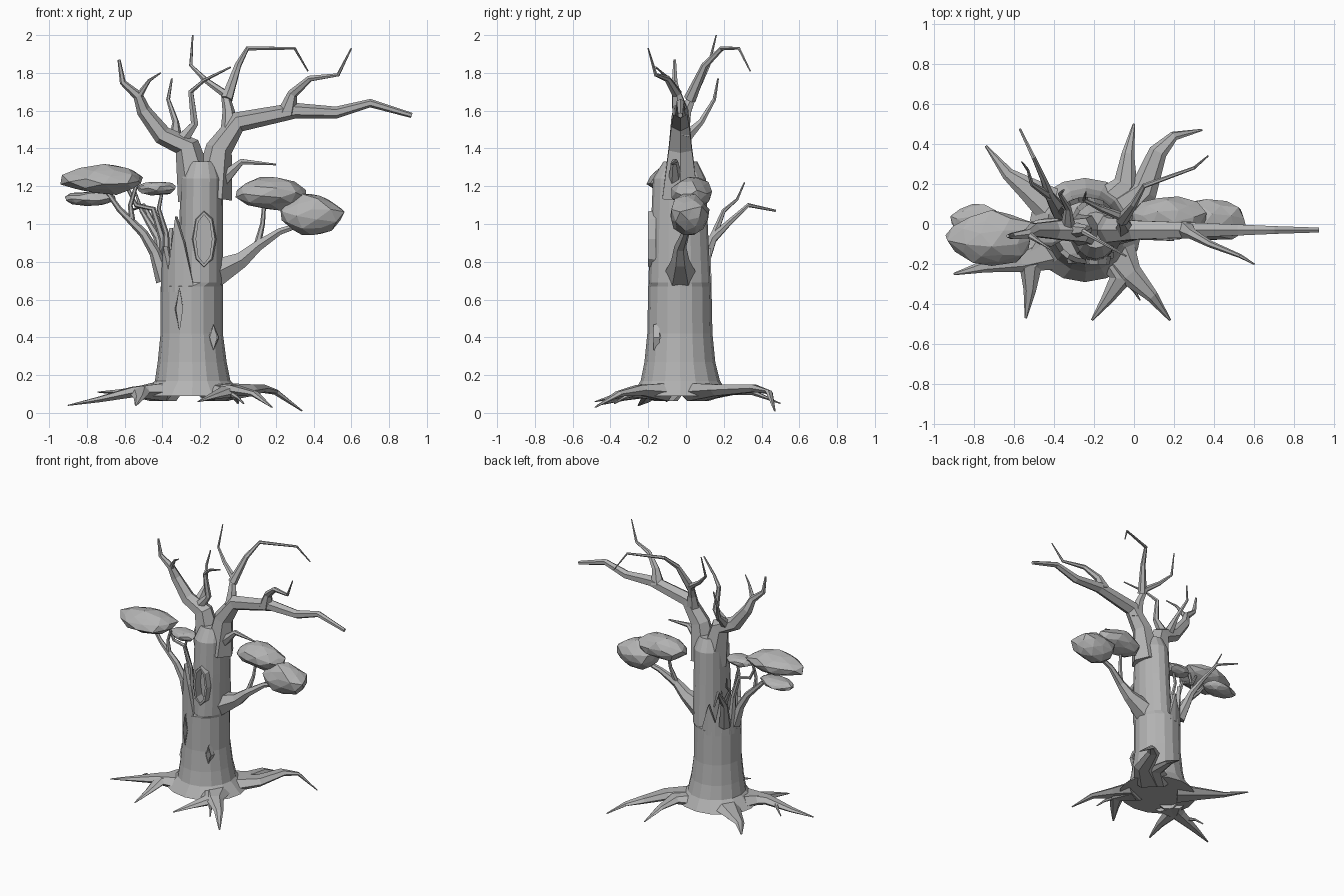
import bpy, bmesh, math, random
from mathutils import Vector, Matrix

random.seed(4)
old = bpy.data.objects.get("Cube")
if old:
    bpy.data.objects.remove(old)

bark = bpy.data.materials.new("plain grey")
bark.use_nodes = True
GREY = (0.45, 0.45, 0.45, 1)
bark.diffuse_color = GREY
bark.node_tree.nodes["Principled BSDF"].inputs["Base Color"].default_value = GREY


def finish(bm, name):
    bmesh.ops.recalc_face_normals(bm, faces=bm.faces)
    mesh = bpy.data.meshes.new(name)
    bm.to_mesh(mesh)
    bm.free()
    mesh.materials.append(bark)
    obj = bpy.data.objects.new(name, mesh)
    bpy.context.collection.objects.link(obj)
    return obj


def loft(bm, rings, closed=False):
    loops = [[bm.verts.new(p) for p in ring] for ring in rings]
    pairs = list(zip(loops, loops[1:]))
    if closed:
        pairs.append((loops[-1], loops[0]))
    for low, high in pairs:
        for i in range(len(low)):
            j = (i + 1) % len(low)
            bm.faces.new((low[i], low[j], high[j], high[i]))
    if not closed:
        bm.faces.new(loops[0])
        bm.faces.new(loops[-1])


def limb(name, points, start, end, sides=6, flat=1.0, power=0.5):
    """Tapered faceted tube through the points."""
    pts = [Vector(p) for p in points]
    rings = []
    last = len(pts) - 1
    side = None
    for i, p in enumerate(pts):
        ahead = (pts[min(i + 1, last)] - pts[max(i - 1, 0)]).normalized()
        if side is None:
            ref = Vector((0, 0, 1)) if abs(ahead.z) < 0.9 else Vector((0, 1, 0))
            side = ahead.cross(ref)
        side = (side - ahead * side.dot(ahead)).normalized()
        up = side.cross(ahead)
        r = start + (end - start) * (i / last) ** power
        rings.append([p + side * r * math.cos(a) + up * r * flat * math.sin(a)
                      for a in (math.tau * k / sides for k in range(sides))])
    bm = bmesh.new()
    loft(bm, rings)
    return finish(bm, name)


def oval(z, x0, x1, y0, y1, sides=16):
    cx, cy, rx, ry = (x0 + x1) / 2, (y0 + y1) / 2, (x1 - x0) / 2, (y1 - y0) / 2
    return [Vector((cx + rx * math.cos(a), cy + ry * math.sin(a), z))
            for a in (math.tau * k / sides for k in range(sides))]


# Trunk: flared foot, broken shelf on one side, narrower upper stem
bm = bmesh.new()
loft(bm, [oval(*r) for r in (
    (0.09, -0.53, 0.04, -0.29, 0.23), (0.17, -0.44, -0.04, -0.24, 0.18),
    (0.27, -0.425, -0.06, -0.22, 0.155), (0.42, -0.41, -0.08, -0.205, 0.14),
    (0.67, -0.41, -0.08, -0.2, 0.135), (0.69, -0.32, -0.08, -0.195, 0.13),
    (1.0, -0.31, -0.08, -0.185, 0.115), (1.24, -0.305, -0.08, -0.175, 0.105),
    (1.33, -0.27, -0.11, -0.12, 0.06))])
trunk = finish(bm, "trunk")

# Hollow and cracks: cut into the trunk, then given a raised rim
HOLLOWS = [("hollow", -0.18, -0.185, 0.92, 0.042, 0.13, 8, 0.016),
           ("left_crack", -0.31, -0.19, 0.55, 0.016, 0.11, 4, 0.006),
           ("right_crack", -0.13, -0.165, 0.4, 0.018, 0.06, 4, 0.008)]
for name, x, y, z, w, h, n, thick in HOLLOWS:
    def outline(depth, grow):
        return [Vector((x + (w + grow) * math.sin(a), y + depth, z + (h + grow) * math.cos(a)))
                for a in (math.tau * k / n for k in range(n))]
    bm = bmesh.new()
    loft(bm, [outline(-0.1, 0), outline(0.05, 0)])
    cutter = finish(bm, name + "_cutter")
    cut = trunk.modifiers.new(name, "BOOLEAN")
    cut.operation, cut.object, cut.solver = "DIFFERENCE", cutter, "EXACT"
    bpy.context.view_layer.objects.active = trunk
    bpy.ops.object.modifier_apply(modifier=name)
    bpy.data.objects.remove(cutter)
    bm = bmesh.new()
    loft(bm, [outline(0.025, 0), outline(-thick, 0), outline(-thick, thick),
              outline(0.025, thick * 1.5)], closed=True)
    finish(bm, name + "_rim")

# Splintered shell standing up around the broken shelf
bm = bmesh.new()
tops = [0.7, 0.87, 0.74, 0.98, 0.72, 0.78, 0.7, 0.88, 0.76, 1.04, 0.9, 0.69]
previous = None
for i, top in enumerate(tops):
    a = math.radians(85 + 17 * i)
    x, y = -0.245 + 0.165 * math.cos(a), -0.032 + 0.167 * math.sin(a)
    pair = [bm.verts.new((x, y, 0.64)), bm.verts.new((x, y, top))]
    if previous:
        bm.faces.new((previous[0], pair[0], pair[1], previous[1]))
    previous = pair
shell = finish(bm, "splintered_shell")
shell.modifiers.new("thickness", "SOLIDIFY").thickness = 0.025

# Crown limbs
Y = -0.03
limb("right_limb", [(-0.14, Y, 1.14), (-0.1, Y, 1.4), (0, Y, 1.54), (0.3, Y, 1.6),
                    (0.52, Y, 1.59), (0.7, Y, 1.64), (0.92, Y, 1.575)], 0.11, 0.014)
limb("left_limb", [(-0.21, Y, 1.14), (-0.27, Y, 1.41), (-0.4, Y, 1.47), (-0.5, Y, 1.6),
                   (-0.53, -0.05, 1.68), (-0.61, -0.06, 1.75), (-0.63, -0.06, 1.87)], 0.11, 0.008)
# Crown twigs
limb("left_twig", [(-0.53, -0.05, 1.67), (-0.47, -0.09, 1.76), (-0.41, -0.13, 1.8)], 0.02, 0.004)
limb("left_inner_branch", [(-0.3, Y, 1.44), (-0.23, Y, 1.53), (-0.25, -0.04, 1.7),
                           (-0.18, -0.08, 1.76), (-0.04, -0.16, 1.83)], 0.04, 0.005)
limb("left_rear_branch", [(-0.33, 0, 1.46), (-0.33, 0.08, 1.54), (-0.37, 0.15, 1.66),
                          (-0.35, 0.17, 1.77)], 0.035, 0.005)
limb("top_branch", [(-0.04, Y, 1.47), (-0.05, 0, 1.6), (-0.07, 0.04, 1.69), (-0.17, 0.08, 1.76),
                    (-0.25, 0.12, 1.84), (-0.24, 0.16, 2)], 0.055, 0.004)
limb("top_hooked_branch", [(-0.06, 0.02, 1.66), (0, 0.1, 1.84), (0.05, 0.19, 1.93),
                           (0.3, 0.28, 1.93), (0.37, 0.34, 1.81)], 0.033, 0.004)
limb("right_twig", [(0.26, Y, 1.59), (0.29, -0.05, 1.69), (0.38, -0.1, 1.77),
                    (0.53, -0.16, 1.79), (0.6, -0.2, 1.93)], 0.05, 0.004)
limb("short_twig", [(-0.12, -0.05, 1.2), (0.02, -0.06, 1.33), (0.2, -0.08, 1.315)], 0.05, 0.005)

# Lower branches carrying the foliage
limb("right_lower_branch", [(-0.12, Y, 0.74), (0.02, Y, 0.81), (0.1, Y, 0.88),
                            (0.22, 0, 0.96), (0.4, 0.02, 1.02)], 0.085, 0.01)
limb("right_lower_twig", [(0.1, Y, 0.88), (0.13, 0, 1.0), (0.14, 0.02, 1.12)], 0.02, 0.01)
limb("left_lower_branch", [(-0.39, Y, 0.7), (-0.44, Y, 0.85), (-0.5, Y, 0.95), (-0.57, Y, 1.02),
                           (-0.63, Y, 1.08), (-0.7, Y, 1.18)], 0.045, 0.012)
limb("left_lower_twig", [(-0.56, Y, 1.01), (-0.57, Y, 1.1), (-0.54, Y, 1.2)], 0.018, 0.01)
limb("left_crooked_twig", [(-0.38, 0, 0.7), (-0.4, 0, 0.92), (-0.45, 0, 1.08), (-0.54, 0, 1.1),
                           (-0.58, 0, 1.18)], 0.03, 0.009)
limb("left_inner_twig", [(-0.38, -0.02, 0.75), (-0.38, -0.03, 0.95), (-0.42, -0.04, 1.08),
                         (-0.4, -0.04, 1.18)], 0.025, 0.008)
limb("rear_branch", [(-0.37, 0.06, 0.72), (-0.42, 0.14, 0.92), (-0.45, 0.22, 1.0),
                     (-0.5, 0.33, 1.1), (-0.57, 0.475, 1.07)], 0.045, 0.006)
limb("rear_twig", [(-0.42, 0.14, 0.92), (-0.51, 0.2, 1.07), (-0.53, 0.27, 1.13),
                   (-0.56, 0.31, 1.22)], 0.022, 0.004)


# Foliage: flattened faceted clumps
def clump(name, centre, size):
    bm = bmesh.new()
    bmesh.ops.create_icosphere(bm, subdivisions=2, radius=1)
    bmesh.ops.rotate(bm, verts=bm.verts, matrix=Matrix.Rotation(random.random() * 3, 3, "X"))
    for v in bm.verts:
        v.co *= random.uniform(0.88, 1.08)
        v.co = Vector(centre) + Vector([c * s for c, s in zip(v.co, size)])
    bmesh.ops.dissolve_limit(bm, angle_limit=0.2, verts=bm.verts, edges=bm.edges)
    finish(bm, name)


clump("right_clump_inner", (0.17, 0.03, 1.16), (0.19, 0.11, 0.09))
clump("right_clump_outer", (0.39, 0.02, 1.05), (0.18, 0.11, 0.11))
clump("left_clump_large", (-0.71, -0.07, 1.235), (0.225, 0.14, 0.08))
clump("left_clump_under", (-0.78, 0.02, 1.135), (0.135, 0.08, 0.04))
clump("left_clump_small", (-0.43, -0.04, 1.19), (0.105, 0.07, 0.04))

# Roots spreading from the foot
ROOTS = [[(-0.4, -0.12, 0.11), (-0.56, -0.18, 0.11), (-0.74, -0.21, 0.07), (-0.9, -0.25, 0.04)],
         [(-0.42, -0.08, 0.11), (-0.52, -0.2, 0.11), (-0.52, -0.33, 0.08), (-0.54, -0.47, 0.04)],
         [(-0.12, -0.12, 0.11), (-0.06, -0.27, 0.11), (-0.13, -0.37, 0.09), (-0.21, -0.48, 0.06)],
         [(-0.1, -0.12, 0.11), (-0.02, -0.25, 0.12), (0.09, -0.36, 0.1), (0.18, -0.48, 0.03)],
         [(-0.1, 0.05, 0.11), (0.05, 0.17, 0.12), (0.12, 0.36, 0.13), (0.2, 0.44, 0.11),
          (0.34, 0.47, 0.01)],
         [(-0.14, 0.08, 0.11), (-0.04, 0.2, 0.12), (-0.03, 0.35, 0.11), (0, 0.5, 0.05)],
         [(-0.36, 0.05, 0.11), (-0.52, 0.17, 0.11), (-0.63, 0.25, 0.11), (-0.74, 0.39, 0.11)]]
for i, path in enumerate(ROOTS):
    limb(f"root_{i + 1}", path, 0.11, 0.006, flat=0.5, power=0.7)
# Low twigs on the roots
limb("root_twig_front", [(-0.05, -0.27, 0.11), (0, -0.33, 0.08), (0.03, -0.38, 0.05)], 0.02, 0.004)
limb("root_twig_left", [(-0.62, -0.19, 0.1), (-0.68, -0.13, 0.09), (-0.73, -0.1, 0.06)], 0.02, 0.004)
